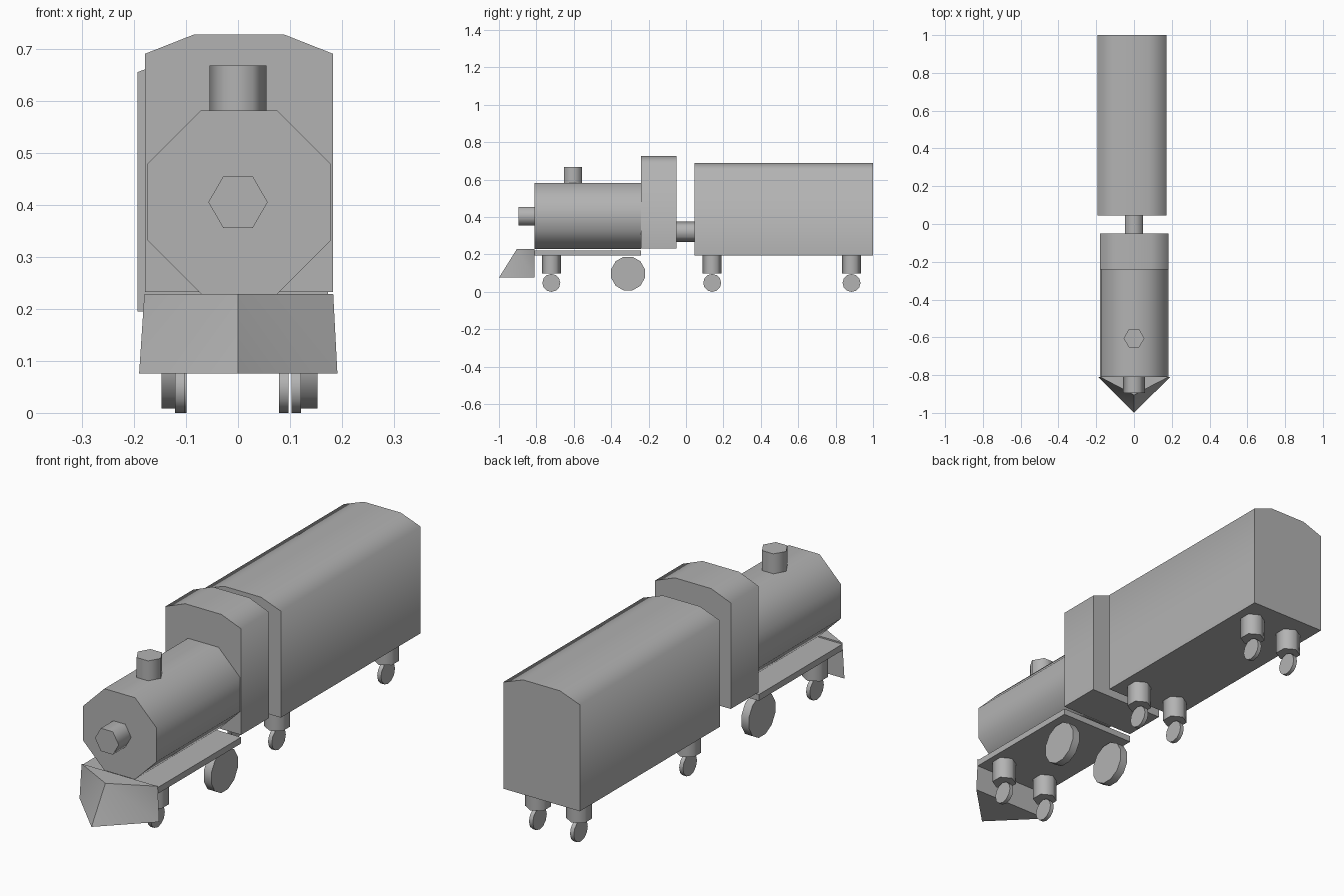
import bpy, bmesh, math
from mathutils import Matrix

if "Cube" in bpy.data.objects:
    bpy.data.objects.remove(bpy.data.objects["Cube"], do_unlink=True)

grey = bpy.data.materials.new("plain grey")
grey.use_nodes = True
colour = (0.45, 0.45, 0.45, 1)
grey.diffuse_color = colour
grey.node_tree.nodes["Principled BSDF"].inputs["Base Color"].default_value = colour


def finish(name, bm, smooth=75):
    bmesh.ops.recalc_face_normals(bm, faces=bm.faces)
    mesh = bpy.data.meshes.new(name)
    bm.to_mesh(mesh)
    bm.free()
    mesh.materials.append(grey)
    obj = bpy.data.objects.new(name, mesh)
    bpy.context.collection.objects.link(obj)
    bpy.ops.object.select_all(action="DESELECT")
    obj.select_set(True)
    bpy.context.view_layer.objects.active = obj
    bpy.ops.object.shade_smooth_by_angle(angle=math.radians(smooth))
    return obj


def extrude_y(name, profile, y0, y1):
    """Extrude an x/z outline from y0 to y1."""
    bm = bmesh.new()
    face = bm.faces.new([bm.verts.new((x, y0, z)) for x, z in profile])
    ends = bmesh.ops.extrude_face_region(bm, geom=[face])["geom"]
    bmesh.ops.translate(bm, vec=(0, y1 - y0, 0),
                        verts=[v for v in ends if isinstance(v, bmesh.types.BMVert)])
    return finish(name, bm)


def cylinder(name, centre, radius, length, axis="z", sides=6, turn=0):
    """Cylinder along an axis; turn spins its corners in degrees."""
    bm = bmesh.new()
    tilt = {"x": Matrix.Rotation(math.pi / 2, 4, "Y"),
            "y": Matrix.Rotation(math.pi / 2, 4, "X"),
            "z": Matrix.Identity(4)}[axis]
    bmesh.ops.create_cone(bm, cap_ends=True, segments=sides, radius1=radius,
                          radius2=radius, depth=length,
                          matrix=Matrix.Translation(centre) @ tilt
                          @ Matrix.Rotation(math.radians(turn), 4, "Z"))
    return finish(name, bm)


def roofed(x, half, floor, eave, top, flat):
    """Body outline with a shallow chamfered roof."""
    return [(x - half, floor), (x + half, floor), (x + half, eave),
            (x + flat, top), (x - flat, top), (x - half, eave)]


# Engine body
cylinder("boiler", (0.002, -0.525, 0.405), 0.191, 0.57, "y", 8, 22.5)
extrude_y("cab", roofed(0.002, 0.181, 0.232, 0.69, 0.727, 0.087), -0.24, -0.05)
extrude_y("engine_platform", [(-0.18, 0.195), (0.183, 0.195),
                              (0.183, 0.222), (-0.18, 0.222)], -0.81, -0.24)
cylinder("chimney", (0, -0.605, 0.615), 0.055, 0.105, "z", 6, 30)
cylinder("headlamp", (0, -0.85, 0.405), 0.057, 0.09, "y", 6, 30)

# Wedge plough at the nose
bm = bmesh.new()
top_l, top_r, top_tip, low_l, low_r, low_tip = [bm.verts.new(p) for p in (
    (-0.18, -0.81, 0.228), (0.183, -0.81, 0.228), (0, -0.905, 0.228),
    (-0.19, -0.81, 0.076), (0.191, -0.81, 0.076), (0, -1, 0.076))]
for corners in ((top_l, top_tip, top_r), (low_l, low_r, low_tip),
                (low_l, low_tip, top_tip), (low_tip, low_r, top_tip),
                (top_l, low_l, top_tip), (low_r, top_r, top_tip),
                (top_l, top_r, low_r, low_l)):
    bm.faces.new(corners)
finish("plough", bm)

# Wagon and coupling
wagon_x = -0.01
extrude_y("wagon", roofed(wagon_x, 0.183, 0.195, 0.655, 0.69, 0.088), 0.045, 1.0)
cylinder("coupling", (0, -0.002, 0.322), 0.055, 0.1, "y", 6, 0)

# Wheels with hexagonal brackets
for side, s in (("right", -1), ("left", 1)):
    cylinder(f"{side}_driving_wheel", (0.003 + s * 0.132, -0.31, 0.098),
             0.093, 0.036, "x", 12, 15)
    for name, x, y in (("engine_front", s * 0.112, -0.72),
                       ("wagon_front", wagon_x + s * 0.098, 0.14),
                       ("wagon_rear", wagon_x + s * 0.098, 0.885)):
        cylinder(f"{side}_{name}_bracket", (x, y, 0.149), 0.051, 0.1, "z", 6, 0)
        cylinder(f"{side}_{name}_wheel", (x, y, 0.048), 0.048, 0.018, "x", 12, 0)
